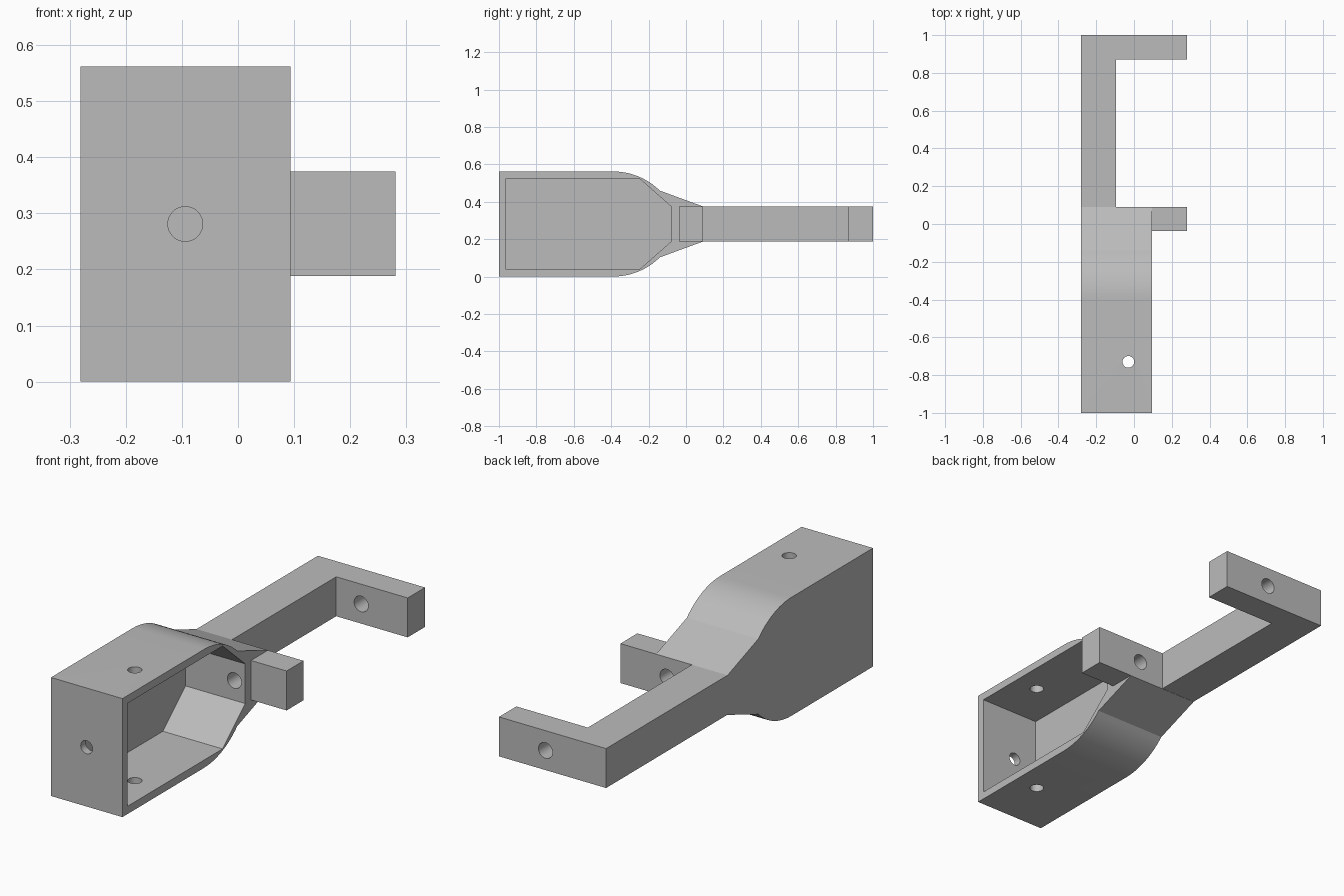
import bpy, bmesh, math
from mathutils import Vector, Matrix

cube = bpy.data.objects.get("Cube")
if cube:
    bpy.data.objects.remove(cube, do_unlink=True)

grey = bpy.data.materials.new("plain grey")
grey.use_nodes = True
GREY = (0.5, 0.5, 0.5, 1)
grey.diffuse_color = GREY
grey.node_tree.nodes["Principled BSDF"].inputs["Base Color"].default_value = GREY

# Main dimensions
LEFT, RIGHT, ARM_IN = 0.281, 0.094, -0.094
MID, LOW, HIGH = 0.281, 0.188, 0.375
TOP = 2 * MID
JOIN = 0.09


def make_object(name, bm):
    bmesh.ops.recalc_face_normals(bm, faces=bm.faces)
    mesh = bpy.data.meshes.new(name)
    bm.to_mesh(mesh)
    bm.free()
    mesh.materials.append(grey)
    obj = bpy.data.objects.new(name, mesh)
    bpy.context.collection.objects.link(obj)
    return obj


def extrude(name, points, vector):
    bm = bmesh.new()
    face = bm.faces.new([bm.verts.new(p) for p in points])
    moved = bmesh.ops.extrude_face_region(bm, geom=[face])["geom"]
    bmesh.ops.translate(bm, vec=vector, verts=[v for v in moved if isinstance(v, bmesh.types.BMVert)])
    return make_object(name, bm)


def side_prism(name, upper, x0, x1):
    """Extrude a side outline, mirrored about the middle height, across x."""
    outline = upper + [(y, TOP - z) for y, z in reversed(upper)]
    return extrude(name, [(x0, y, z) for y, z in outline], Vector((x1 - x0, 0, 0)))


def plan_prism(name, plan):
    return extrude(name, [(x, y, LOW) for x, y in plan], Vector((0, 0, HIGH - LOW)))


def drill(name, centre, radius, length, axis):
    bm = bmesh.new()
    turn = Matrix.Rotation(math.pi / 2, 4, "X") if axis == "Y" else Matrix.Identity(4)
    bmesh.ops.create_cone(bm, cap_ends=True, segments=32, radius1=radius, radius2=radius,
                          depth=length, matrix=Matrix.Translation(centre) @ turn)
    return make_object(name, bm)


def combine(target, tool, operation):
    mod = target.modifiers.new(tool.name, "BOOLEAN")
    mod.operation, mod.object, mod.solver = operation, tool, "EXACT"
    graph = bpy.context.evaluated_depsgraph_get()
    mesh = bpy.data.meshes.new_from_object(target.evaluated_get(graph))
    target.modifiers.clear()
    target.data = mesh
    bpy.data.objects.remove(tool, do_unlink=True)


# Housing with rounded shoulders that taper to the arm
radius, start = 0.356, -0.39
shoulder = [(start + radius * math.sin(a), TOP - radius * (1 - math.cos(a)))
            for a in (math.radians(44.6) * i / 12 for i in range(13))]
bracket = side_prism("bracket", [(-1, TOP)] + shoulder + [(JOIN, HIGH)], -LEFT, RIGHT)

# Hooked arm and short side lug
arm = plan_prism("arm", [(-LEFT, 0.03), (ARM_IN, 0.03), (ARM_IN, 0.87),
                         (LEFT, 0.87), (LEFT, 1), (-LEFT, 1)])
lug = plan_prism("lug", [(0.05, -0.037), (LEFT, -0.037), (LEFT, JOIN), (0.05, JOIN)])
combine(bracket, arm, "UNION")
combine(bracket, lug, "UNION")

# Open pocket
pocket = side_prism("pocket", [(-0.963, 0.525), (-0.25, 0.525), (-0.08, HIGH)], -0.219, 0.2)
# Keep the pocket tool clear of the lug
combine(bracket, pocket, "DIFFERENCE")

# Screw and pin holes
for cutter in (drill("front_hole", (ARM_IN, -0.98, MID), 0.031, 0.1, "Y"),
               drill("vertical_hole", (-0.03, -0.73, MID), 0.031, 0.8, "Z"),
               drill("lug_hole", (0.037, 0, MID), 0.037, 0.3, "Y"),
               drill("arm_hole", (0.037, 0.93, MID), 0.037, 0.3, "Y")):
    combine(bracket, cutter, "DIFFERENCE")

bracket.data.materials.clear()
bracket.data.materials.append(grey)
for obj in bpy.context.selected_objects:
    obj.select_set(False)
bracket.select_set(True)
bpy.context.view_layer.objects.active = bracket
bpy.ops.object.shade_smooth_by_angle(angle=math.radians(18))
